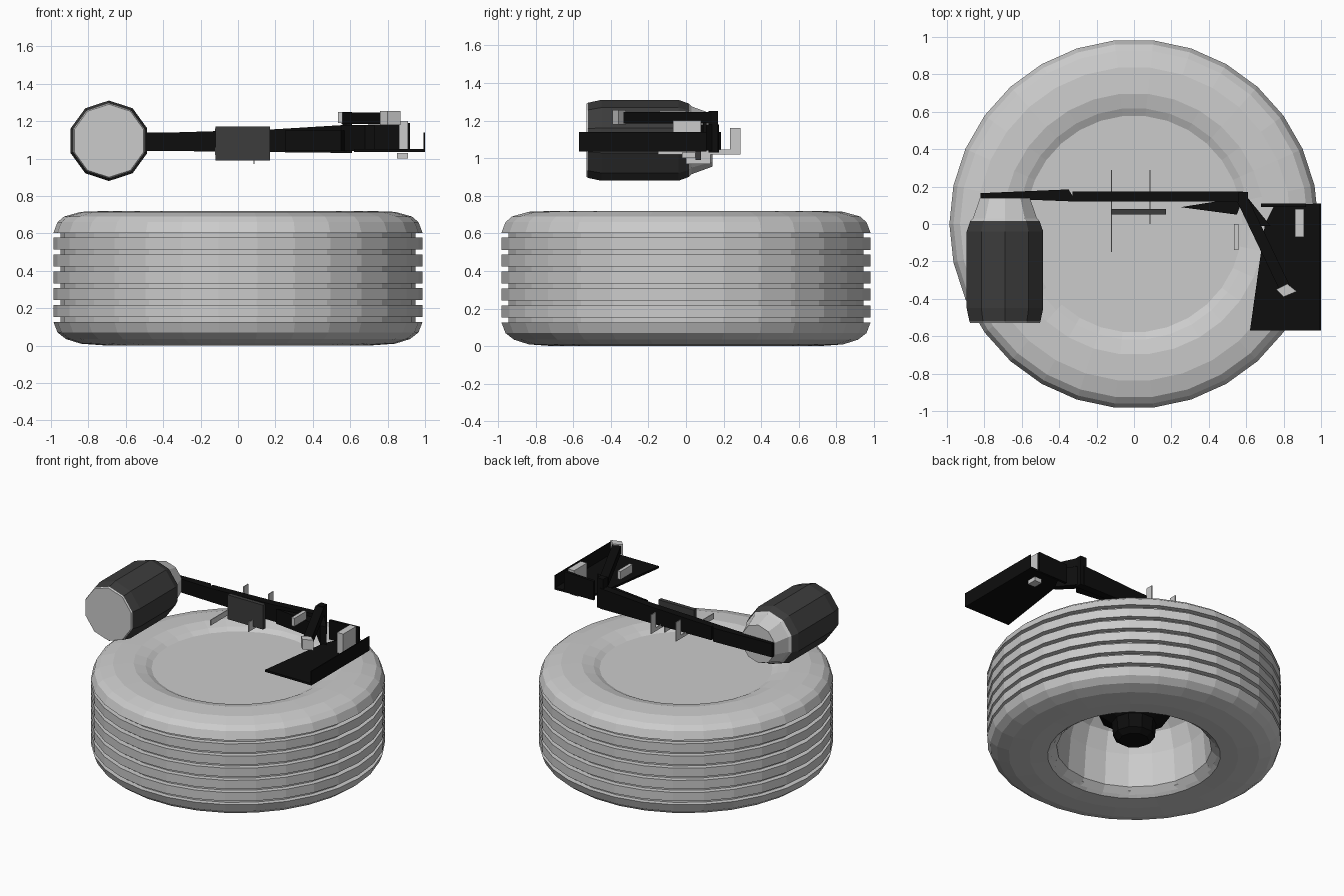
import bpy, bmesh, math
from mathutils import Vector, Matrix

if "Cube" in bpy.data.objects:
    bpy.data.objects.remove(bpy.data.objects["Cube"], do_unlink=True)


def material(name, value):
    mat = bpy.data.materials.new(name)
    mat.use_nodes = True
    color = (value, value, value, 1)
    mat.diffuse_color = color
    mat.node_tree.nodes["Principled BSDF"].inputs["Base Color"].default_value = color
    return mat


BLACK = material("black_paint", 0.004)
DARK = material("dark_grey", 0.045)


def finish(name, bm, mat=None):
    bmesh.ops.remove_doubles(bm, verts=bm.verts, dist=1e-5)
    bmesh.ops.recalc_face_normals(bm, faces=bm.faces)
    mesh = bpy.data.meshes.new(name)
    bm.to_mesh(mesh)
    bm.free()
    obj = bpy.data.objects.new(name, mesh)
    bpy.context.collection.objects.link(obj)
    if mat:
        mesh.materials.append(mat)
    return obj


def lathe(name, profile, sides, mat=None, closed=False):
    """Spin a list of (radius, height) points around z."""
    bm = bmesh.new()
    verts = [bm.verts.new((r, 0, z)) for r, z in profile]
    edges = [bm.edges.new(pair) for pair in zip(verts, verts[1:])]
    if closed:
        edges.append(bm.edges.new((verts[-1], verts[0])))
    bmesh.ops.spin(bm, geom=verts + edges, cent=(0, 0, 0), axis=(0, 0, 1),
                   angle=math.tau, steps=sides, use_duplicate=False)
    return finish(name, bm, mat)


def prism(name, outline, low, high, axis="z", mat=None):
    """Extrude an outline along z (x, y points) or along y (x, z points)."""
    bm = bmesh.new()
    place = (lambda a, b, t: (a, b, t)) if axis == "z" else (lambda a, b, t: (a, t, b))
    face = bm.faces.new([bm.verts.new(place(a, b, low)) for a, b in outline])
    grown = bmesh.ops.extrude_face_region(bm, geom=[face])["geom"]
    shift = Vector(place(0, 0, high - low))
    bmesh.ops.translate(bm, vec=shift,
                        verts=[v for v in grown if isinstance(v, bmesh.types.BMVert)])
    return finish(name, bm, mat)


def box(name, x, y, z, mat=None):
    corners = [(x[0], y[0]), (x[1], y[0]), (x[1], y[1]), (x[0], y[1])]
    return prism(name, corners, z[0], z[1], mat=mat)


def bar(name, start, end, width, mat=None):
    """Square bar between two points."""
    start, end = Vector(start), Vector(end)
    bm = bmesh.new()
    bmesh.ops.create_cube(bm, size=1)
    span = end - start
    bm.transform(Matrix.Translation((start + end) / 2)
                 @ span.to_track_quat("X", "Z").to_matrix().to_4x4()
                 @ Matrix.Diagonal((span.length, width, width, 1)))
    return finish(name, bm, mat)


# Tyre with six tread grooves
tread = [(0.965, 0.07)]
for i in range(6):
    z = 0.14 + 0.09 * i
    tread += [(0.987, z - 0.013), (0.95, z - 0.013), (0.95, z + 0.013), (0.987, z + 0.013)]
tread.append((0.965, 0.66))
tyre_profile = ([(0.54, 0.04), (0.58, 0.005), (0.7, 0), (0.84, 0.01), (0.92, 0.035)] + tread
                + [(0.93, 0.69), (0.84, 0.715), (0.7, 0.72), (0.62, 0.7), (0.58, 0.68)])
lathe("tyre", tyre_profile, 30, closed=True)

# Wheel: closed face on top, open barrel below, hub inside
lathe("wheel_face", [(0, 0.68), (0.6, 0.68)], 30)
lathe("wheel_barrel", [(0.56, 0.02), (0.52, 0.06), (0.5, 0.3), (0.46, 0.44), (0.4, 0.5), (0, 0.5)], 20)
lathe("hub", [(0, 0.115), (0.1, 0.12), (0.14, 0.15), (0.15, 0.25), (0.24, 0.31),
              (0.26, 0.5), (0, 0.5)], 10, BLACK)

# Motor can lying along y, with light end caps
motor_place = Matrix.Translation((-0.69, 0, 1.095)) @ Matrix.Rotation(math.radians(90), 4, "X") \
    @ Matrix.Rotation(math.radians(18), 4, "Z")
can_profile = [(0.195, -0.015), (0.215, 0.04), (0.215, 0.45), (0.2, 0.52)]
for part in (lathe("motor_can", can_profile, 10, DARK),
             lathe("motor_front_cap", [(0.2, 0.52), (0.195, 0.53), (0, 0.53)], 10),
             lathe("motor_rear_cap", [(0.195, -0.015), (0.18, -0.03), (0.14, -0.14), (0, -0.14)], 10)):
    part.data.transform(motor_place)

# Arm running across to the bracket
prism("arm_motor_end", [(-0.82, 0.14), (-0.31, 0.12), (-0.35, 0.185), (-0.82, 0.165)],
      1.04, 1.14, mat=BLACK)
prism("arm_beam", [(-0.33, 1.04), (0.58, 1.03), (0.58, 1.18), (0.17, 1.155), (-0.33, 1.14)],
      0.12, 0.175, "y", BLACK)
prism("arm_gusset", [(0.25, 0.09), (0.55, 0.05), (0.58, 0.13), (0.5, 0.13)], 1.04, 1.15, mat=BLACK)
prism("arm_elbow", [(0.55, 0.12), (0.68, -0.01), (0.73, -0.01), (0.58, 0.175)],
      1.04, 1.18, mat=BLACK)

# Bracket: floor with a side wall and a back wall
prism("bracket_floor", [(0.62, -0.57), (1, -0.57), (1, 0.11), (0.75, 0.1), (0.7, 0)],
      1.035, 1.05, mat=BLACK)
box("bracket_side_wall", (0.993, 1), (-0.57, 0.11), (1.035, 1.14), BLACK)
prism("bracket_back_wall", [(0.68, 1.04), (0.92, 1.04), (0.92, 1.19), (0.68, 1.18)],
      0.09, 0.11, "y", BLACK)
box("bracket_clip", (0.86, 0.91), (-0.07, 0.08), (1.04, 1.2))
box("bracket_clip_foot", (0.85, 0.91), (-0.02, 0.05), (1.0, 1.03))

# Lever above the bracket
box("lever_post", (0.56, 0.61), (0.12, 0.17), (1.03, 1.25), BLACK)
bar("lever", (0.58, 0.13, 1.215), (0.81, -0.35, 1.215), 0.06, BLACK)
prism("lever_tip", [(0.76, -0.35), (0.8, -0.39), (0.87, -0.36), (0.82, -0.32)], 1.18, 1.255)
box("lever_plate", (0.535, 0.56), (-0.14, 0.0), (1.19, 1.25))

# Centre box with thin hooked tabs
box("centre_box", (-0.12, 0.17), (0.05, 0.08), (0.99, 1.17), DARK)
for side, x in (("right", -0.12), ("left", 0.085)):
    box(side + "_tab_strip", (x - 0.003, x + 0.003), (0.08, 0.29), (1.02, 1.045))
    box(side + "_tab_hook", (x - 0.003, x + 0.003), (0.235, 0.29), (1.02, 1.16))
box("front_tab", (-0.123, -0.117), (-0.15, 0.08), (1.02, 1.06))
box("lower_tab", (0.082, 0.088), (0.0, 0.13), (0.97, 1.04))
